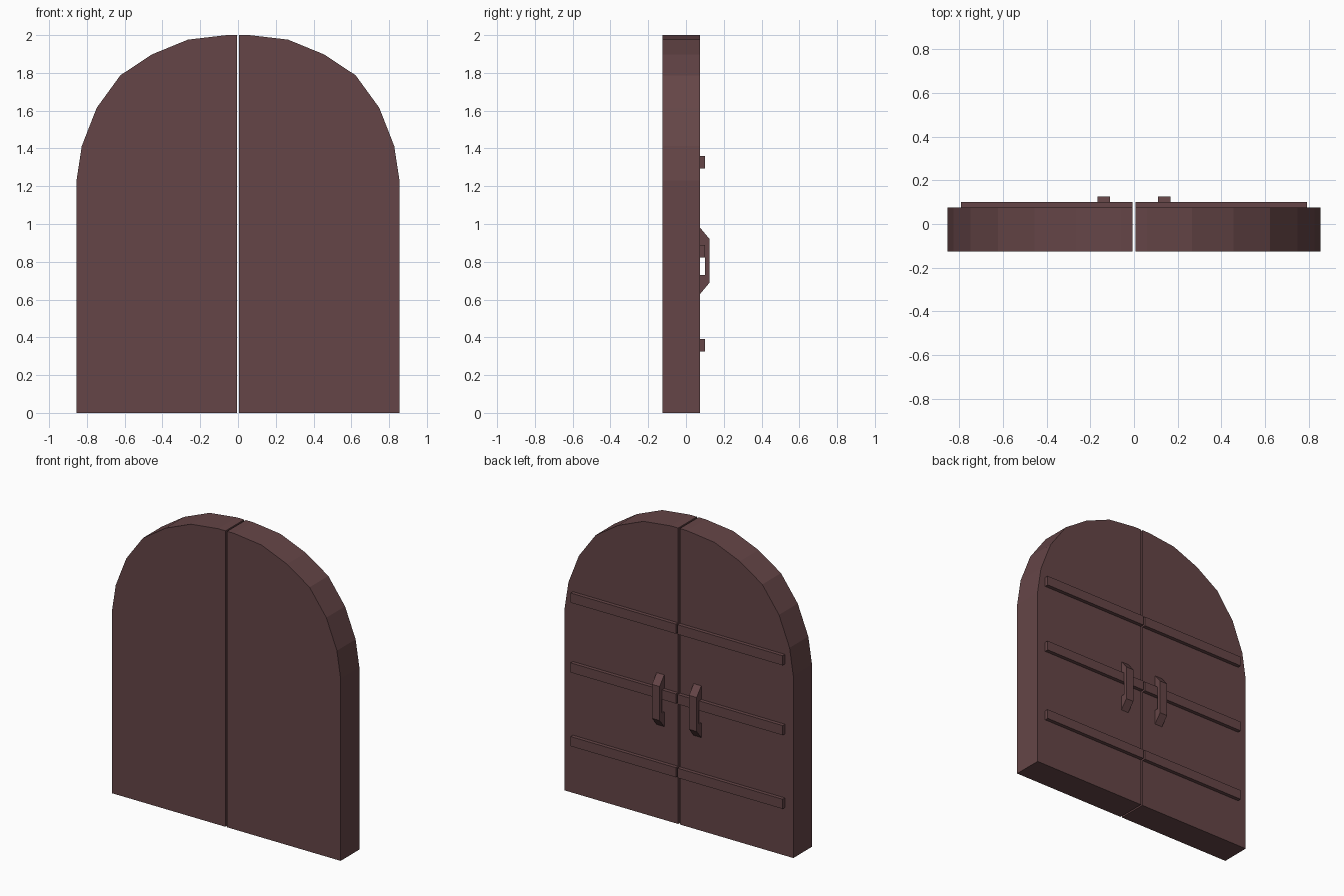
import bpy, bmesh

if "Cube" in bpy.data.objects:
    bpy.data.objects.remove(bpy.data.objects["Cube"])

wood = bpy.data.materials.new("dark_wood")
wood.diffuse_color = (0.13, 0.06, 0.063, 1)
wood.use_nodes = True
wood.node_tree.nodes["Principled BSDF"].inputs["Base Color"].default_value = wood.diffuse_color


def prism(name, points, offset):
    """Flat-shaded prism: extrude a closed 3D outline along offset."""
    bm = bmesh.new()
    face = bm.faces.new([bm.verts.new(p) for p in points])
    ext = bmesh.ops.extrude_face_region(bm, geom=[face], use_keep_orig=True)
    moved = [v for v in ext["geom"] if isinstance(v, bmesh.types.BMVert)]
    bmesh.ops.translate(bm, verts=moved, vec=offset)
    bmesh.ops.recalc_face_normals(bm, faces=bm.faces)
    mesh = bpy.data.meshes.new(name)
    bm.to_mesh(mesh)
    bm.free()
    obj = bpy.data.objects.new(name, mesh)
    bpy.context.collection.objects.link(obj)
    mesh.materials.append(wood)
    return obj


# half-arch outline (x, z) of one leaf, and handle outline (y, z)
LEAF = [(0.006, 0), (0.855, 0), (0.855, 1.23), (0.827, 1.413), (0.748, 1.615),
        (0.623, 1.787), (0.455, 1.898), (0.265, 1.976), (0.06, 2.0), (0.006, 2.0)]
HANDLE = [(0.075, 0.98), (0.125, 0.92), (0.125, 0.69), (0.075, 0.63),
          (0.075, 0.73), (0.10, 0.73), (0.10, 0.885), (0.075, 0.885)]
BARS = [("lower", 0.325), ("middle", 0.823), ("upper", 1.295)]

for side, s in (("left", -1), ("right", 1)):
    # door leaf
    prism(f"door_leaf_{side}", [(s * x, -0.125, z) for x, z in LEAF], (0, 0.2, 0))

    # horizontal battens on the back
    for level, z in BARS:
        corners = [(0.006, z), (0.793, z), (0.793, z + 0.065), (0.006, z + 0.065)]
        prism(f"{level}_bar_{side}", [(s * x, 0.075, h) for x, h in corners], (0, 0.025, 0))

    # bracket-shaped pull handle
    prism(f"handle_{side}", [(s * 0.11, y, z) for y, z in HANDLE], (s * 0.057, 0, 0))
